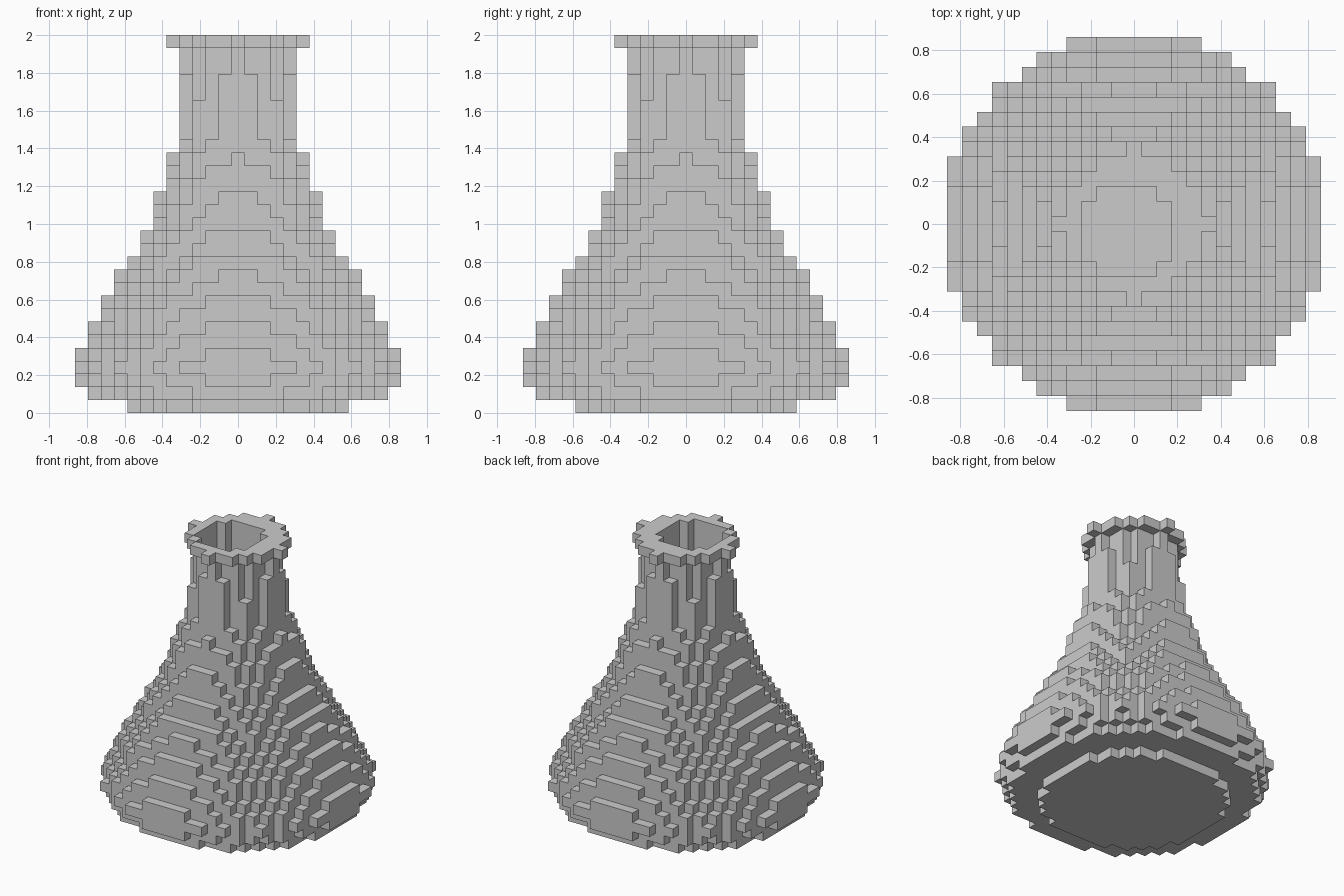
import bpy, bmesh

if "Cube" in bpy.data.objects:
    bpy.data.objects.remove(bpy.data.objects["Cube"])

U = 2 / 29  # block size: the flask is 29 layers tall

# Outer radius of each layer, in blocks, from the foot to the rim
RADII = [8.7, 11.7, 12.27, 12.75, 12.27, 11.8, 11.3, 10.85, 10.35, 9.75,
         9.1, 8.6, 7.95, 7.4, 6.85, 6.5, 6.15, 5.9, 5.5, 5.05,
         4.6, 4.3, 4.3, 4.3, 4.2, 4.2, 4.05, 4.05, 4.9]
TOP = len(RADII) - 1
FLOOR = 2
WALL, CAVITY = 1, 2


def disc(radius, centre=0.0):
    """Block positions whose centres lie inside a circle."""
    n = int(radius) + 2
    return {(x, y) for x in range(-n, n + 1) for y in range(-n, n + 1)
            if (x - centre) ** 2 + (y - centre) ** 2 <= radius ** 2}


# Fill the solid layers, then hollow out body and neck
cells = {}
for k, r in enumerate(RADII):
    outer = disc(r)
    if k == TOP:  # small nubs on the rim
        outer |= {(5, 0), (-5, 0), (0, 5), (0, -5)}
    inner = disc(max(3.0, r - 1.6), -0.5) if k >= FLOOR else set()
    for x, y in outer:
        cells[x, y, k] = CAVITY if (x, y) in inner else WALL

# Skin the blocks with square faces
bm = bmesh.new()
verts = {}


def vert(p):
    if p not in verts:
        verts[p] = bm.verts.new(((p[0] - 0.5) * U, (p[1] - 0.5) * U, p[2] * U))
    return verts[p]


def add_face(cell, axis, side):
    a, b = (axis + 1) % 3, (axis + 2) % 3
    corners = []
    for i, j in ((0, 0), (1, 0), (1, 1), (0, 1)):
        p = list(cell)
        p[axis] += side
        p[a] += i
        p[b] += j
        corners.append(vert(tuple(p)))
    bm.faces.new(corners if side else corners[::-1])


for cell, kind in cells.items():
    for axis in range(3):
        for side in (0, 1):
            near = list(cell)
            near[axis] += 1 if side else -1
            other = cells.get(tuple(near), 0)
            mouth = kind == CAVITY and axis == 2
            if (kind == WALL and other != WALL) or \
               (kind == CAVITY and other == 0 and not (mouth and cell[2] == TOP)):
                add_face(cell, axis, side)

mesh = bpy.data.meshes.new("flask")
bm.to_mesh(mesh)
bm.free()
flask = bpy.data.objects.new("flask", mesh)
bpy.context.collection.objects.link(flask)
